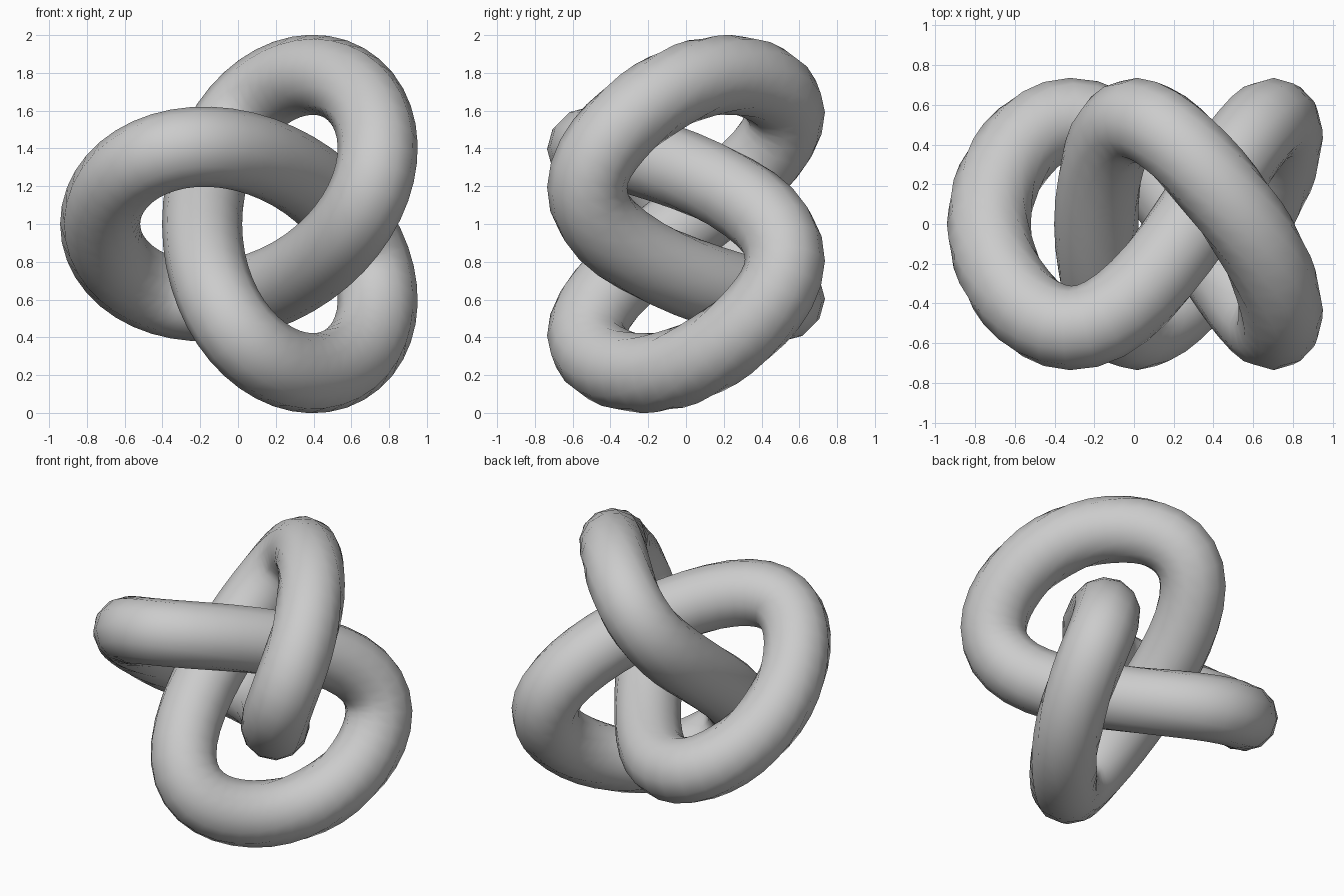
import bpy, bmesh
from math import sin, cos, pi, tau, radians
from mathutils import Vector

cube = bpy.data.objects.get("Cube")
if cube:
    bpy.data.objects.remove(cube)

SEGMENTS, SIDES = 96, 12
TUBE = 0.212          # tube radius
A, B = 0.592, 0.27    # lobe size and lobe depth
DEPTH, LAG = 0.511, 0.114   # front-to-back swing, and how late it peaks
CENTRE = Vector((0.132, 0, 1))
AXIS = Vector((0, 1, 0))


def path(t):
    """Centre line of the three-lobed knot."""
    a, b = pi / 3 + 2 * t, pi / 3 - t
    return CENTRE + Vector((A * cos(a) + B * cos(b),
                            DEPTH * (sin(3 * t) - LAG * sin(6 * t)),
                            A * sin(a) + B * sin(b)))


# Sweep a ring of vertices along the centre line
bm = bmesh.new()
rings = []
for i in range(SEGMENTS):
    t = tau * i / SEGMENTS
    p = path(t)
    tangent = (path(t + 0.001) - path(t - 0.001)).normalized()
    side = tangent.cross(AXIS).normalized()
    up = side.cross(tangent)
    ring = []
    for j in range(SIDES):
        a = tau * j / SIDES
        ring.append(bm.verts.new(p + TUBE * (cos(a) * side + sin(a) * up)))
    rings.append(ring)

# Bridge neighbouring rings into a closed tube
for i in range(SEGMENTS):
    r, s = rings[i], rings[(i + 1) % SEGMENTS]
    for j in range(SIDES):
        k = (j + 1) % SIDES
        bm.faces.new((r[j], r[k], s[k], s[j]))
bmesh.ops.recalc_face_normals(bm, faces=bm.faces)

mesh = bpy.data.meshes.new("knot_tube")
bm.to_mesh(mesh)
bm.free()
knot = bpy.data.objects.new("knot_tube", mesh)
bpy.context.collection.objects.link(knot)

# Plain grey material
grey = bpy.data.materials.new("light_grey")
grey.use_nodes = True
colour = (0.6, 0.6, 0.6, 1)
grey.diffuse_color = colour
grey.node_tree.nodes["Principled BSDF"].inputs["Base Color"].default_value = colour
mesh.materials.append(grey)

# Smooth shading
bpy.ops.object.select_all(action='DESELECT')
knot.select_set(True)
bpy.context.view_layer.objects.active = knot
bpy.ops.object.shade_smooth_by_angle(angle=radians(60))
